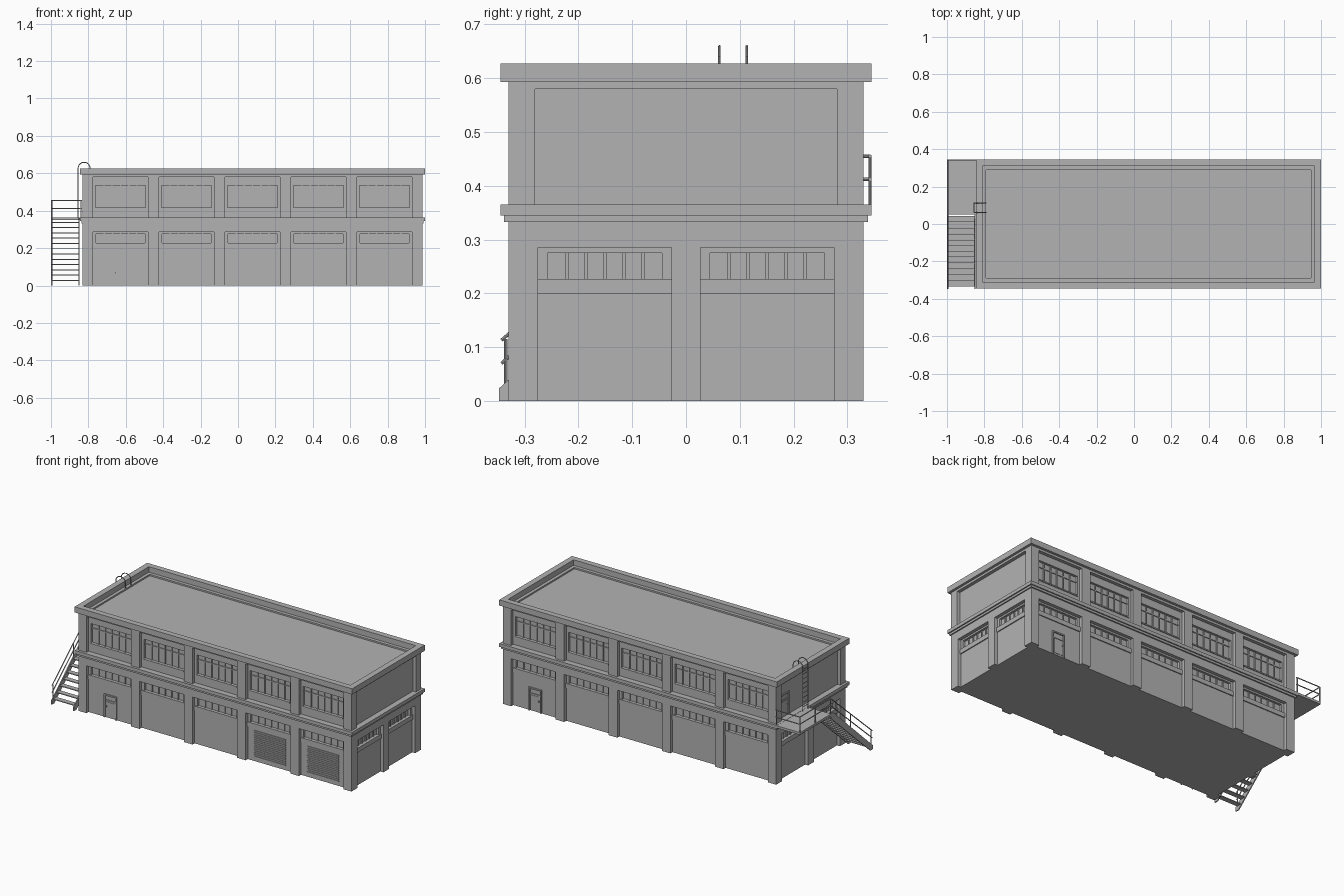
import bpy, bmesh
from math import cos, sin, pi
from mathutils import Vector, Matrix

if "Cube" in bpy.data.objects:
    bpy.data.objects.remove(bpy.data.objects["Cube"])

grey = bpy.data.materials.new("concrete grey")
grey.use_nodes = True
grey.diffuse_color = (0.45, 0.45, 0.45, 1)
grey.node_tree.nodes["Principled BSDF"].inputs["Base Color"].default_value = grey.diffuse_color

CX = 0.0775            # centre of the building along x
HX, HY = 0.908, 0.33   # half sizes at the pilaster faces
CORE = 0.034           # depth of the glass plane behind the pilasters
WALL = 0.02            # depth of the bay walls
parts = {}


def part(name):
    return parts.setdefault(name, bmesh.new())


def box(name, x0, x1, y0, y1, z0, z1):
    m = Matrix.Translation(((x0 + x1) / 2, (y0 + y1) / 2, (z0 + z1) / 2))
    m = m @ Matrix.Diagonal((x1 - x0, y1 - y0, z1 - z0, 1))
    bmesh.ops.create_cube(part(name), size=1, matrix=m)


def block(name, hx, hy, z0, z1):
    box(name, CX - hx, CX + hx, -hy, hy, z0, z1)


def slab(name, side, u0, u1, z0, z1, depth):
    """Box on one facade, from inside the core out to a depth behind the pilasters."""
    inner, outer = CORE + 0.006, depth
    if side in ("front", "back"):
        s = -1 if side == "front" else 1
        a, b = sorted((s * (HY - inner), s * (HY - outer)))
        box(name, u0, u1, a, b, z0, z1)
    else:
        s = -1 if side == "stair_end" else 1
        a, b = sorted((CX + s * (HX - inner), CX + s * (HX - outer)))
        box(name, a, b, u0, u1, z0, z1)


def rod(name, a, b, r=0.003):
    a, b = Vector(a), Vector(b)
    d = b - a
    m = Matrix.Translation((a + b) / 2) @ d.to_track_quat("Z", "Y").to_matrix().to_4x4()
    bmesh.ops.create_cone(part(name), cap_ends=True, segments=8, radius1=r, radius2=r,
                          depth=d.length, matrix=m)


def path(name, points, r=0.003):
    for a, b in zip(points, points[1:]):
        rod(name, a, b, r)


def mullions(name, side, u0, u1, z0, z1, count):
    for i in range(1, count):
        u = u0 + (u1 - u0) * i / count
        slab(name, side, u - 0.003, u + 0.003, z0, z1, CORE - 0.006)


def lower_bay(side, c, h):
    """Ground floor bay: blank wall, projecting lintel and a strip window."""
    slab("lower_wall", side, c - h, c + h, 0, 0.2, WALL)
    slab("lintel", side, c - h, c + h, 0.2, 0.227, WALL - 0.006)
    w = h - 0.018
    for s in (-1, 1):
        a, b = sorted((c + s * w, c + s * h))
        slab("lower_wall", side, a, b, 0.227, 0.285, WALL)
    slab("lower_wall", side, c - h, c + h, 0.275, 0.286, WALL)
    mullions("strip_window_frame", side, c - w, c + w, 0.227, 0.276, 6)


def upper_bay(side, c, h):
    """First floor bay: wall around a wide framed window."""
    w = h - 0.015
    slab("upper_wall", side, c - h, c + h, 0.36, 0.415, WALL)
    slab("upper_wall", side, c - h, c + h, 0.535, 0.585, WALL)
    for s in (-1, 1):
        a, b = sorted((c + s * w, c + s * h))
        slab("upper_wall", side, a, b, 0.415, 0.535, WALL)
    slab("window_sill", side, c - w, c + w, 0.411, 0.418, WALL - 0.005)
    mullions("window_frame", side, c - w, c + w, 0.415, 0.535, 6)
    slab("window_frame", side, c - w, c + w, 0.5, 0.506, CORE - 0.005)


def door(name, side, c, z):
    """Door frame, recessed looking leaf, top light and handle."""
    for s in (-1, 1):
        a, b = sorted((c + s * 0.034, c + s * 0.042))
        slab(name, side, a, b, z, z + 0.14, WALL - 0.007)
    slab(name, side, c - 0.042, c + 0.042, z + 0.132, z + 0.14, WALL - 0.007)
    slab(name, side, c - 0.034, c + 0.034, z + 0.1, z + 0.106, WALL - 0.004)
    slab(name, side, c - 0.028, c + 0.028, z + 0.01, z + 0.094, WALL - 0.002)
    slab(name, side, c - 0.03, c - 0.024, z + 0.065, z + 0.072, WALL - 0.009)


# Building core, roof deck and horizontal bands
block("building_core", HX - CORE, HY - CORE, 0, 0.582)
block("roof_deck", HX - 0.015, HY - 0.015, 0.581, 0.585)
block("belt_course", HX + 0.0145, HY + 0.015, 0.345, 0.365)
block("belt_course_lower", HX + 0.007, HY + 0.008, 0.333, 0.345)

# Parapet ring and the wall bands above the bays
for s in (-1, 1):
    y0, y1 = sorted((s * 0.31, s * 0.345))
    box("parapet", CX - 0.9225, CX + 0.9225, y0, y1, 0.593, 0.627)
    x0, x1 = sorted((CX + s * 0.887, CX + s * 0.9225))
    box("parapet", x0, x1, -0.31, 0.31, 0.593, 0.627)
for side in ("front", "back", "stair_end", "plain_end"):
    long = side in ("front", "back")
    u0, u1 = (CX - HX, CX + HX) if long else (-HY, HY)
    slab("wall_band", side, u0, u1, 0.285, 0.335, 0)
    slab("wall_band", side, u0, u1, 0.58, 0.594, 0)

# Long facades: five bays between pilasters
PITCH, HALF = 0.353, 0.148
centres = [CX + i * PITCH for i in range(-2, 3)]
for side in ("front", "back"):
    for c in centres:
        lower_bay(side, c, HALF)
        upper_bay(side, c, HALF)
    edges = [CX - HX] + [c + s * HALF for c in centres for s in (-1, 1)] + [CX + HX]
    for a, b in zip(edges[::2], edges[1::2]):
        slab("pilaster", side, a, b, 0, 0.59, 0)

# Short facades: two lower bays and one blank upper panel
for side in ("stair_end", "plain_end"):
    for s in (-1, 1):
        lower_bay(side, s * 0.151, 0.124)
        a, b = sorted((s * 0.275, s * HY))
        slab("pilaster", side, a, b, 0, 0.34, 0)
        a, b = sorted((s * 0.281, s * HY))
        slab("pilaster", side, a, b, 0.34, 0.59, 0)
    slab("pilaster", side, -0.027, 0.027, 0, 0.34, 0)
    slab("end_panel", side, -0.281, 0.281, 0.36, 0.585, WALL)

# Doors and slatted shutters
door("front_door", "front", centres[0], 0)
door("back_door", "back", centres[4], 0)
door("landing_door", "stair_end", 0.225, 0.365)
for c in centres[3:]:
    for i in range(15):
        z = 0.025 + i * 0.011
        slab("shutter_slats", "front", c - 0.105, c + 0.105, z, z + 0.006, WALL - 0.004)

# Landing and stair flight
XO, XI = -0.996, -0.85
box("landing", -1, -0.82, 0.05, 0.345, 0.35, 0.364)
STEPS = 12
for i in range(STEPS):
    y = -0.335 + i * 0.0315
    z = 0.03 + i * 0.0282
    box("stair_treads", XO, XI, y, y + 0.03, z - 0.005, z)
for x in (XO, XI):
    bm = part("stair_stringers")
    outline = [(-0.347, 0), (-0.325, 0), (0.05, 0.335), (0.05, 0.365), (0.03, 0.365), (-0.347, 0.024)]
    face = bm.faces.new([bm.verts.new((x - 0.003, y, z)) for y, z in outline])
    out = bmesh.ops.extrude_face_region(bm, geom=[face])
    moved = [v for v in out["geom"] if isinstance(v, bmesh.types.BMVert)]
    bmesh.ops.translate(bm, verts=moved, vec=(0.006, 0, 0))

# Railings: sloping on the stair, level round the landing
for h in (0.052, 0.095):
    path("railing", [(XO, -0.343, 0.018 + h), (XO, 0.05, 0.36 + h),
                     (XO, 0.342, 0.36 + h), (-0.835, 0.342, 0.36 + h)])
for y, z in ((-0.335, 0.02), (-0.14, 0.19), (0.05, 0.36), (0.195, 0.36), (0.342, 0.36)):
    rod("railing", (XO, y, z), (XO, y, z + 0.095))
rod("railing", (-0.84, 0.342, 0.36), (-0.84, 0.342, 0.455))

# Roof ladder with hooped rails
for y in (0.062, 0.113):
    hoop = [(-0.823 + 0.032 * cos(a), y, 0.628 + 0.031 * sin(a))
            for a in [pi - i * pi / 8 for i in range(9)]]
    path("roof_ladder", [(-0.855, y, 0.364)] + hoop + [(-0.791, y, 0.585)], 0.0025)
for i in range(9):
    z = 0.39 + i * 0.028
    rod("roof_ladder", (-0.855, 0.062, z), (-0.855, 0.113, z), 0.002)

# Turn every collected part into an object
for name, bm in parts.items():
    bmesh.ops.recalc_face_normals(bm, faces=bm.faces[:])
    mesh = bpy.data.meshes.new(name)
    bm.to_mesh(mesh)
    bm.free()
    mesh.materials.append(grey)
    bpy.context.collection.objects.link(bpy.data.objects.new(name, mesh))
